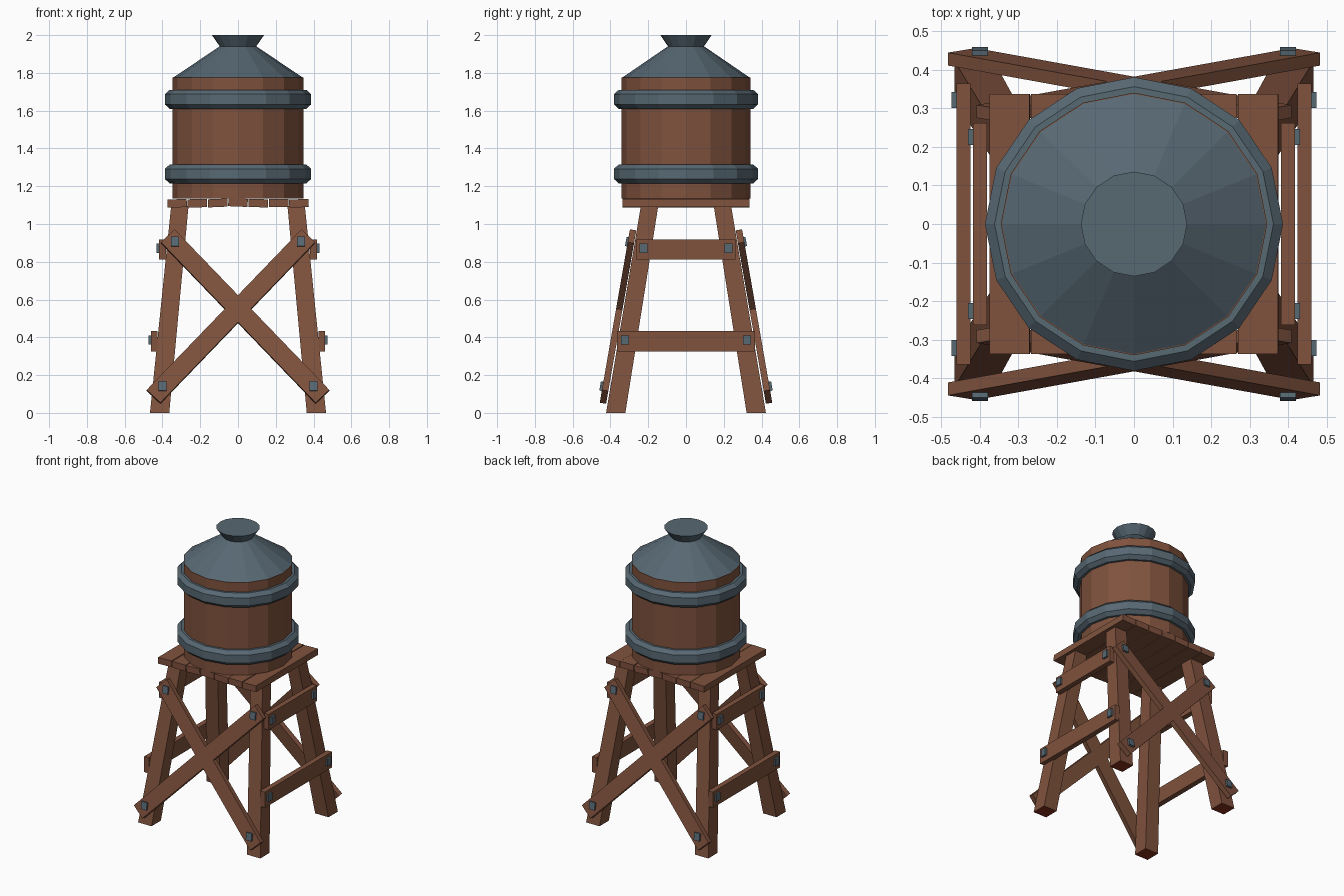
import bpy, bmesh, math, random
from mathutils import Vector, Matrix

if "Cube" in bpy.data.objects:
    bpy.data.objects.remove(bpy.data.objects["Cube"])

random.seed(4)


def material(name, rgb):
    m = bpy.data.materials.new(name)
    m.diffuse_color = (*rgb, 1)
    m.use_nodes = True
    m.node_tree.nodes["Principled BSDF"].inputs["Base Color"].default_value = m.diffuse_color
    return m


WOOD = material("brown wood", (0.215, 0.085, 0.047))
STEEL = material("blue grey steel", (0.095, 0.138, 0.170))
RED = material("dark red end", (0.25, 0.03, 0.015))


def finish(name, bm, *mats):
    bmesh.ops.recalc_face_normals(bm, faces=bm.faces)
    me = bpy.data.meshes.new(name)
    bm.to_mesh(me)
    bm.free()
    for m in mats:
        me.materials.append(m)
    ob = bpy.data.objects.new(name, me)
    bpy.context.collection.objects.link(ob)
    return ob


def box(name, centre, size, mat, rot=Matrix.Identity(3)):
    bm = bmesh.new()
    bmesh.ops.create_cube(bm, size=1)
    for v in bm.verts:
        v.co = rot @ Vector([a * b for a, b in zip(v.co, size)]) + Vector(centre)
    return finish(name, bm, mat)


def lathe(name, profile, mat, closed=False, sides=16):
    """Spin (radius, z) points; closed joins last ring to first, otherwise cap the ends."""
    bm = bmesh.new()
    rings = []
    for r, z in profile:
        rings.append([bm.verts.new((r * math.cos(2 * math.pi * i / sides),
                                    r * 0.985 * math.sin(2 * math.pi * i / sides), z))
                      for i in range(sides)])
    pairs = list(zip(rings, rings[1:]))
    if closed:
        pairs.append((rings[-1], rings[0]))
    for a, b in pairs:
        for i in range(sides):
            j = (i + 1) % sides
            bm.faces.new((a[i], a[j], b[j], b[i]))
    if not closed:
        bm.faces.new(rings[0])
        bm.faces.new(rings[-1])
    return finish(name, bm, mat)


# Tank, hoops, roof and cap
lathe("tank", [(0.346, 1.135), (0.346, 1.775)], WOOD)
for name, z in (("lower_hoop", 1.265), ("upper_hoop", 1.66)):
    lathe(name, [(0.335, z - 0.05), (0.362, z - 0.05), (0.387, z - 0.027),
                 (0.387, z + 0.027), (0.362, z + 0.05), (0.335, z + 0.05)], STEEL, closed=True)
lathe("roof", [(0.346, 1.773), (0.095, 1.942)], STEEL)
lathe("roof_cap", [(0.095, 1.938), (0.138, 2.0)], STEEL)

# Platform planks, slightly uneven
for i in range(7):
    tilt = Matrix.Rotation(random.uniform(-0.05, 0.05), 3, 'Y')
    box("platform_plank", ((i - 3) * 0.1075, 0, 1.112 + random.uniform(-0.003, 0.003)),
        (0.103, 0.674, 0.043), WOOD, tilt)


def leg_centre(z):
    t = z / 1.095
    return 0.415 - 0.107 * t, 0.372 - 0.179 * t


# Splayed legs with red undersides
for sx in (-1, 1):
    for sy in (-1, 1):
        bm = bmesh.new()
        bmesh.ops.create_cube(bm, size=1)
        for v in bm.verts:
            z = 1.095 if v.co.z > 0 else 0.0
            w = 0.092 if v.co.z > 0 else 0.102
            cx, cy = leg_centre(z)
            v.co = (sx * cx + v.co.x * w, sy * cy + v.co.y * w, z)
        for f in bm.faces:
            if f.calc_center_median().z < 0.01:
                f.material_index = 1
        finish("leg", bm, WOOD, RED)

# Crossed braces on front and back, lying in the slope of the legs
for sy in (-1, 1):
    for sx in (-1, 1):
        a = Vector((sx * 0.447, sy * 0.434, 0.085))
        b = Vector((-sx * 0.372, sy * 0.286, 0.935))
        along = (b - a).normalized()
        slope = Vector((0, sy * (0.286 - 0.434), 0.85)).normalized()
        out = slope.cross(Vector((1, 0, 0))).normalized()
        side = out.cross(along)
        rot = Matrix((along, side, out)).transposed()
        box("cross_brace", (a + b) / 2, ((b - a).length, 0.1, 0.034), WOOD, rot)
        tilt = Matrix((Vector((1, 0, 0)), slope, out)).transposed()
        for x, y, z in ((0.40, 0.438, 0.14), (0.333, 0.302, 0.905)):
            box("brace_bolt", (sx * x, sy * y, z), (0.042, 0.05, 0.034), STEEL, tilt)

# Straight rails and bolts on the left and right sides
for sx in (-1, 1):
    for x, z, half, by in ((0.443, 0.38, 0.365, 0.322), (0.4, 0.865, 0.262, 0.226)):
        box("side_rail", (sx * x, 0, z), (0.036, half * 2, 0.108), WOOD)
        for sy in (-1, 1):
            box("rail_bolt", (sx * (x + 0.015), sy * by, z + 0.006),
                (0.032, 0.042, 0.05), STEEL)
